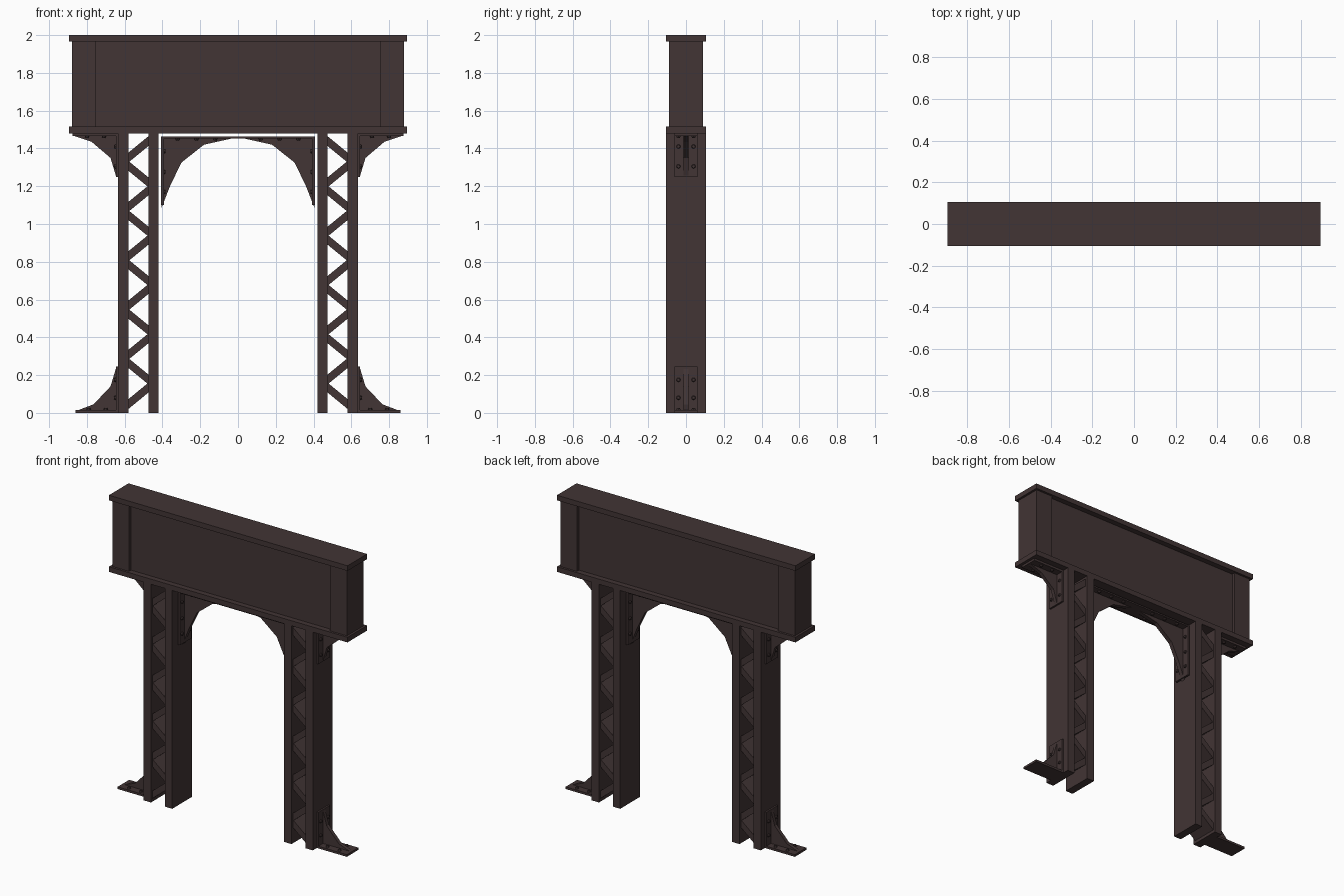
import bpy, bmesh, math
from mathutils import Matrix, Vector

if "Cube" in bpy.data.objects:
    bpy.data.objects.remove(bpy.data.objects["Cube"])

iron = bpy.data.materials.new("dark brown iron")
iron.diffuse_color = (0.054, 0.035, 0.035, 1)
iron.use_nodes = True
iron.node_tree.nodes["Principled BSDF"].inputs["Base Color"].default_value = iron.diffuse_color


def finish(name, bm):
    bmesh.ops.recalc_face_normals(bm, faces=bm.faces)
    me = bpy.data.meshes.new(name)
    bm.to_mesh(me)
    bm.free()
    me.materials.append(iron)
    ob = bpy.data.objects.new(name, me)
    bpy.context.collection.objects.link(ob)
    return ob


def add_box(bm, x0, x1, y0, y1, z0, z1):
    m = Matrix.Translation(((x0 + x1) / 2, (y0 + y1) / 2, (z0 + z1) / 2))
    m = m @ Matrix.Diagonal((x1 - x0, y1 - y0, z1 - z0, 1))
    bmesh.ops.create_cube(bm, size=1, matrix=m)


def add_prism(bm, pts, half):
    """Extrude an x-z outline through y from -half to +half."""
    f = bm.faces.new([bm.verts.new((x, -half, z)) for x, z in pts])
    r = bmesh.ops.extrude_face_region(bm, geom=[f])
    vs = [v for v in r["geom"] if isinstance(v, bmesh.types.BMVert)]
    bmesh.ops.translate(bm, verts=vs, vec=(0, 2 * half, 0))


def add_bolt(bm, pos, normal):
    rot = Vector((0, 0, 1)).rotation_difference(Vector(normal)).to_matrix().to_4x4()
    bmesh.ops.create_cone(bm, cap_ends=True, segments=8, radius1=0.012, radius2=0.008,
                          depth=0.012, matrix=Matrix.Translation(pos) @ rot)


def mirror_x(bm):
    """Copy everything to the -x side."""
    d = bmesh.ops.duplicate(bm, geom=bm.verts[:] + bm.edges[:] + bm.faces[:])
    for v in d["geom"]:
        if isinstance(v, bmesh.types.BMVert):
            v.co.x = -v.co.x


# Girder: flanges, recessed web and end blocks
for name, z0, z1 in (("top_flange", 1.965, 2.0), ("bottom_flange", 1.48, 1.515)):
    bm = bmesh.new()
    add_box(bm, -0.895, 0.895, -0.105, 0.105, z0, z1)
    finish(name, bm)
bm = bmesh.new()
add_box(bm, -0.755, 0.755, -0.068, 0.068, 1.515, 1.965)
finish("girder_web", bm)
bm = bmesh.new()
add_box(bm, 0.755, 0.88, -0.09, 0.09, 1.515, 1.965)
mirror_x(bm)
finish("girder_end_blocks", bm)

# Column posts
bm = bmesh.new()
for x0, x1 in ((0.42, 0.475), (0.58, 0.635)):
    add_box(bm, x0, x1, -0.105, 0.105, 0, 1.48)
mirror_x(bm)
finish("column_posts", bm)

# Zigzag lattice between posts
bm = bmesh.new()
n, step = 11, 0.1305
for i in range(n):
    zc = 0.09 + i * step
    r = 0.043 if i % 2 else -0.043
    t = 0.026
    add_prism(bm, [(0.475, zc - r - t), (0.58, zc + r - t),
                   (0.58, zc + r + t), (0.475, zc - r + t)], 0.09)
for v in bm.verts:
    v.co.z = max(v.co.z, 0.0)
# the bottom bar leans down towards the outside
mirror_x(bm)
finish("column_lattice", bm)

PLATE = 0.062
# Upper outer brackets
bm = bmesh.new()
add_box(bm, 0.635, 0.647, -PLATE, PLATE, 1.25, 1.467)
add_box(bm, 0.635, 0.875, -PLATE, PLATE, 1.465, 1.48)
add_prism(bm, [(0.64, 1.47), (0.87, 1.467), (0.775, 1.435), (0.675, 1.35), (0.645, 1.25)], 0.012)
for y in (-0.04, 0.04):
    for z in (1.41, 1.305):
        add_bolt(bm, (0.651, y, z), (1, 0, 0))
    for x in (0.71, 0.80):
        add_bolt(bm, (x, y, 1.461), (0, 0, -1))
mirror_x(bm)
finish("upper_outer_brackets", bm)

# Foot brackets
bm = bmesh.new()
add_box(bm, 0.635, 0.647, -PLATE, PLATE, 0, 0.245)
add_box(bm, 0.635, 0.86, -PLATE, PLATE, 0, 0.015)
add_prism(bm, [(0.64, 0.01), (0.85, 0.013), (0.765, 0.045), (0.675, 0.14), (0.645, 0.24)], 0.012)
for y in (-0.04, 0.04):
    for z in (0.08, 0.175):
        add_bolt(bm, (0.651, y, z), (1, 0, 0))
    for x in (0.70, 0.79):
        add_bolt(bm, (x, y, 0.019), (0, 0, 1))
mirror_x(bm)
finish("foot_brackets", bm)

# Arched inner brackets, set slightly off the columns and girder
bm = bmesh.new()
add_box(bm, 0.393, 0.407, -PLATE, PLATE, 1.10, 1.463)
add_box(bm, 0.0, 0.407, -PLATE, PLATE, 1.453, 1.463)
add_prism(bm, [(0.405, 1.46), (0.0, 1.46), (0.18, 1.42), (0.30, 1.325),
               (0.36, 1.20), (0.405, 1.085)], 0.014)
for y in (-0.04, 0.04):
    for z in (1.17, 1.275, 1.385):
        add_bolt(bm, (0.389, y, z), (-1, 0, 0))
    for x in (0.12, 0.22, 0.32):
        add_bolt(bm, (x, y, 1.449), (0, 0, -1))
mirror_x(bm)
finish("inner_arch_brackets", bm)
